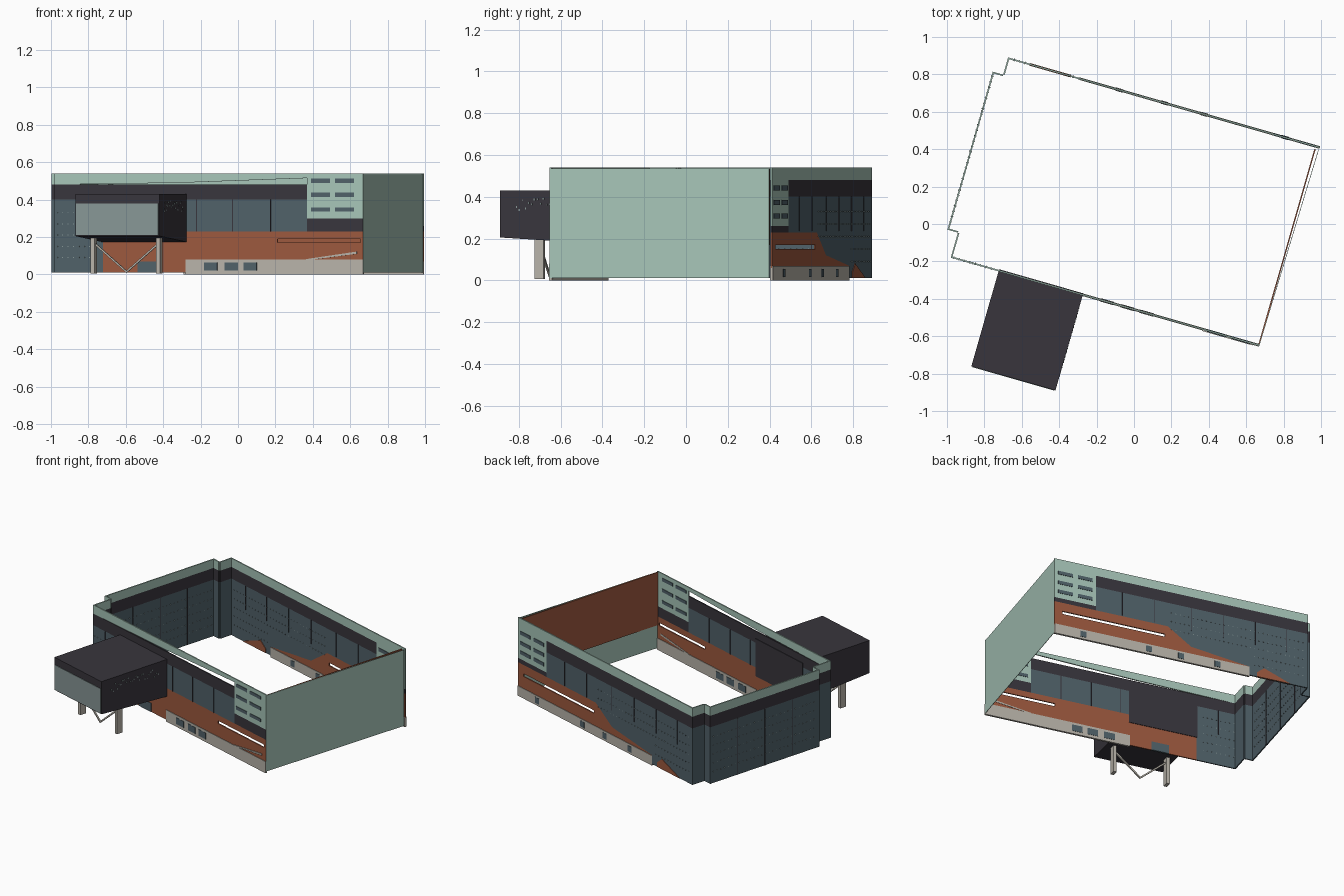
import bpy, bmesh, math, random
from mathutils import Matrix, Vector

if "Cube" in bpy.data.objects:
    bpy.data.objects.remove(bpy.data.objects["Cube"], do_unlink=True)


def material(name, rgb):
    lin = [((c / 255 + 0.055) / 1.055) ** 2.4 for c in rgb] + [1]
    m = bpy.data.materials.new(name)
    m.use_nodes = True
    m.diffuse_color = lin
    m.node_tree.nodes["Principled BSDF"].inputs["Base Color"].default_value = lin
    return m


GREEN = material("pale green", (167, 197, 184))
DARK = material("charcoal", (56, 53, 60))
GLASS = material("slate glass", (80, 97, 105))
RUST = material("rust cladding", (156, 88, 62))
STONE = material("warm stone", (184, 179, 169))
PANE = material("light pane", (135, 151, 150))

# Building frame: u runs along the front, v runs to the back
SITE = Matrix.Translation((-0.98, -0.18, 0)) @ Matrix.Rotation(math.radians(-16), 4, "Z")
W, D, TOP, BULGE = 1.716, 1.114, 0.54, -0.058


def finish(bm, name, mat):
    bmesh.ops.recalc_face_normals(bm, faces=bm.faces)
    bm.transform(SITE)
    me = bpy.data.meshes.new(name)
    bm.to_mesh(me)
    bm.free()
    me.materials.append(mat)
    ob = bpy.data.objects.new(name, me)
    bpy.context.collection.objects.link(ob)
    return ob


def rect(s0, s1, z0, z1):
    return [(s0, z0), (s1, z0), (s1, z1), (s0, z1)]


class Wall:
    """Vertical plane from a to b; depth grows towards the inside."""

    def __init__(self, a, b, flip=False):
        self.a = Vector((*a, 0))
        run = Vector((*b, 0)) - self.a
        self.length = run.length
        self.d = run.normalized()
        self.n = Vector((-self.d.y, self.d.x, 0)) * (-1 if flip else 1)

    def plate(self, name, mat, polys, lo=0.0, hi=0.008):
        bm = bmesh.new()
        for poly in polys:
            verts = [bm.verts.new(self.a + self.d * s + self.n * lo + Vector((0, 0, z)))
                     for s, z in poly]
            face = bm.faces.new(verts)
            ext = bmesh.ops.extrude_face_region(bm, geom=[face])
            moved = [g for g in ext["geom"] if isinstance(g, bmesh.types.BMVert)]
            bmesh.ops.translate(bm, verts=moved, vec=self.n * (hi - lo))
        # the starting face survives extrusion of a loose face, closing the solid
        return finish(bm, name, mat)

    def both(self, name, mat, polys):
        """Thin detail visible on both sides of the wall."""
        return self.plate(name, mat, polys, -0.003, 0.011)


def dots(s0, s1, rows, step=0.03, r=0.0022):
    out = []
    for z in rows:
        for i in range(int((s1 - s0) / step)):
            s = s0 + (i + 0.5) * step
            out.append(rect(s - r, s + r, z - r, z + r))
    return out


def mullions(positions, z0, z1):
    return [rect(s - 0.002, s + 0.002, z0, z1) for s in positions]


DOT_ROWS = (0.09, 0.15, 0.21, 0.27, 0.33)
front = Wall((0, 0), (W, 0))
back = Wall((0, D), (1.74, D), flip=True)
PANEL = 1.404

# Front wall
front.plate("front_parapet", GREEN, [[(0, 0.48), (0.7, 0.49), (PANEL, 0.515), (PANEL, TOP), (0, TOP)]])
front.plate("front_dark_band", DARK, [rect(0, PANEL, 0.40, 0.48), rect(PANEL, W, 0.23, 0.30)])
front.plate("front_glazing", GLASS, [rect(0, 0.27, 0.01, 0.40), rect(0.27, PANEL, 0.23, 0.40)])
front.plate("front_cladding", RUST, [rect(0.27, 1.24, 0.01, 0.23), rect(1.24, W, 0.01, 0.17),
                                     rect(1.24, W, 0.19, 0.23), rect(1.70, W, 0.17, 0.19)])
front.plate("front_plinth", STONE, [rect(0.728, W, 0, 0.08)], -0.003, 0.011)
front.plate("front_ramp_rail", STONE, [[(1.40, 0.075), (1.68, 0.11), (1.68, 0.122), (1.40, 0.082)]], -0.006, 0.010)
front.plate("front_plinth_windows", GLASS,
            [rect(s, s + 0.073, 0.02, 0.064) for s in (0.832, 0.947, 1.052)], -0.005, 0.013)
front.both("front_door", GLASS, [rect(0.46, 0.58, 0.01, 0.07)])
front.both("front_mullions", DARK, mullions((0.12, 0.79, 0.99, 1.20), 0.23, 0.40))
front.both("front_studs", PANE, dots(0.0, 0.26, DOT_ROWS))
front.plate("front_panel", GREEN, [rect(PANEL, W, 0.30, TOP)])
front.both("front_panel_windows", GLASS, [rect(s, s + 0.106, z, z + 0.022)
                                          for s in (1.425, 1.56) for z in (0.335, 0.415, 0.49)])

# Back wall
BP, BE = 1.45, 1.735
back.plate("back_parapet", GREEN, [rect(0, BP, 0.48, TOP)])
back.plate("back_dark_band", DARK, [rect(0, BP, 0.40, 0.48), rect(BP, BE, 0.23, 0.26)])
back.plate("back_glazing", GLASS, [rect(0, 0.40, 0.01, 0.40),
                                   [(0.40, 0.07), (0.80, 0.12), (0.96, 0.23), (BP, 0.23), (BP, 0.40), (0.40, 0.40)]])
back.plate("back_cladding", RUST, [[(0.40, 0.06), (0.98, 0.06), (0.98, 0.23), (0.96, 0.23), (0.80, 0.12), (0.40, 0.07)],
                                   rect(0.98, BE, 0.06, 0.15), rect(0.98, BE, 0.17, 0.23),
                                   rect(1.68, BE, 0.15, 0.17)])
back.plate("back_plinth", STONE, [rect(0.40, BE, 0, 0.068)], -0.003, 0.011)
back.plate("back_plinth_windows", GLASS,
           [rect(s, s + 0.04, 0.015, 0.055) for s in (0.60, 0.85, 1.07, 1.52)], -0.005, 0.013)
back.both("back_wedge", RUST, [[(0.12, 0.01), (0.35, 0.01), (0.35, 0.04), (0.30, 0.08)]])
back.both("back_mullions", DARK, mullions((0.15, 0.36, 0.58, 0.80, 1.05, 1.27), 0.235, 0.40))
back.both("back_studs", PANE, dots(0.02, 0.95, DOT_ROWS[2:]) + dots(0.02, 0.38, DOT_ROWS[:2]))
back.plate("back_panel", GREEN, [rect(BP, BE, 0.26, TOP)])
back.both("back_panel_windows", GLASS, [rect(s, s + 0.10, z, z + 0.024)
                                        for s in (1.475, 1.61) for z in (0.295, 0.36, 0.43)])

# Left side: a shallow bay with stepped returns
corners = [(0, D), (0, 1.018), (BULGE, 1.018), (BULGE, 0.139), (0, 0.139), (0, 0)]
for i, (a, b) in enumerate(zip(corners, corners[1:])):
    side = Wall(a, b)
    n = side.length
    side.plate(f"left_parapet_{i}", GREEN, [rect(0, n, 0.48, TOP)])
    side.plate(f"left_dark_band_{i}", DARK, [rect(0, n, 0.40, 0.48)])
    side.plate(f"left_glazing_{i}", GLASS, [rect(0, n, 0.01, 0.40)])
    if n > 0.5:
        side.both("left_mullions", DARK, mullions([n * k / 4 for k in (1, 2, 3)], 0.01, 0.40))
        side.both("left_studs", PANE, dots(0.01, n, DOT_ROWS))

# Right side: blank outer wall with angled cladding behind it
right = Wall((W, 0), (1.733, 1.098))
right.plate("right_wall", GREEN, [rect(0, right.length, 0.01, 0.535)], 0, 0.003)
lining = Wall((W - 0.004, 0.008), (1.712, 1.096))
lining.plate("right_lining", RUST, [rect(0, lining.length, 0.17, 0.535)], -0.004, 0.003)

# Raised box with a sloping underside
BOX0, BOX1, NOSE = 0.266, 0.734, -0.528
flank = Wall((BOX0, 0.012), (BOX0, NOSE))
flank.plate("raised_box", DARK, [[(0, 0.172), (0.54, 0.205), (0.54, 0.43), (0, 0.43)]], 0, BOX1 - BOX0)
nose = Wall((BOX0, NOSE), (BOX1, NOSE))
nose.plate("box_front_window", PANE, [rect(0.006, 0.462, 0.21, 0.38)], -0.003, 0.001)
random.seed(4)
specks = []
for k in range(26):
    s, z = 0.08 + 0.015 * k, random.uniform(0.33, 0.39)
    specks.append(rect(s, s + random.uniform(0.004, 0.009), z, z + 0.008))
flank.plate("box_side_lights", PANE, specks, BOX1 - BOX0 - 0.001, BOX1 - BOX0 + 0.002)

# Legs and V brace under the box
frame = Wall((0, -0.346), (1, -0.346))
frame.plate("box_legs", STONE, [rect(s - 0.011, s + 0.011, 0.005, 0.198) for s in (0.317, 0.681)], -0.022, 0.022)
frame.plate("box_brace", STONE, [[(s, 0.155), (0.499, 0.008), (0.499, 0.02), (s, 0.168)]
                                 for s in (0.326, 0.672)], -0.005, 0.005)
